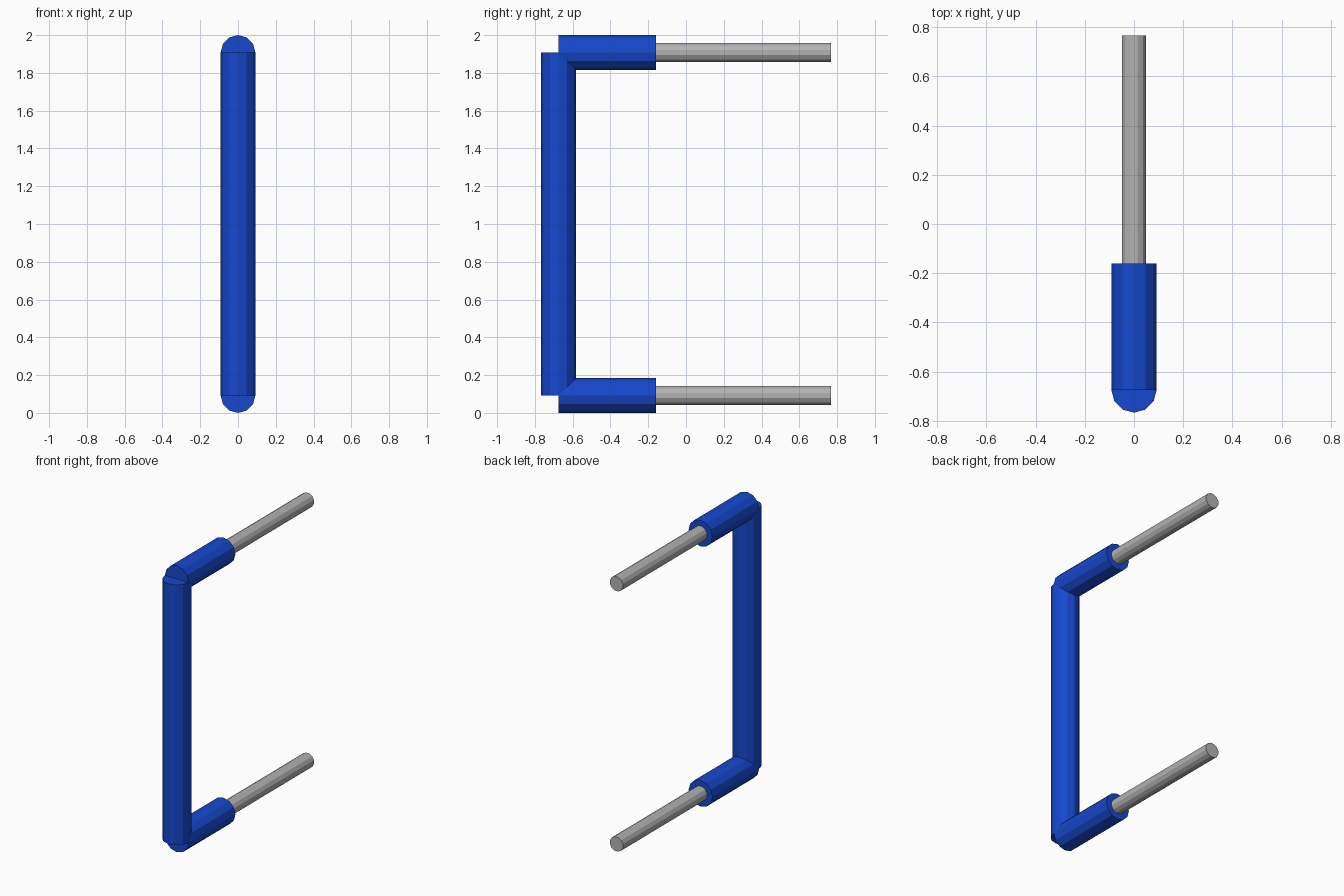
import bpy
from math import pi

cube = bpy.data.objects.get("Cube")
if cube:
    bpy.data.objects.remove(cube, do_unlink=True)


def material(name, color):
    m = bpy.data.materials.new(name)
    m.use_nodes = True
    m.diffuse_color = color
    m.node_tree.nodes["Principled BSDF"].inputs["Base Color"].default_value = color
    return m


blue = material("blue", (0.008, 0.065, 0.61, 1))
grey = material("grey", (0.45, 0.45, 0.45, 1))

FRONT = -0.675          # centre line of the grip
LOW, HIGH = 0.092, 1.908  # heights of the two arms
SIDES = 12


def rod(name, radius, length, location, mat, lying=True, roll=0):
    bpy.ops.mesh.primitive_cylinder_add(
        vertices=SIDES, radius=radius, depth=length, location=location,
        rotation=(pi / 2 if lying else 0, roll, 0))
    ob = bpy.context.object
    ob.name = name
    ob.data.materials.append(mat)


# Upright grip
rod("grip", 0.092, HIGH - LOW, (0, FRONT, 1), blue, lying=False)

# Arms and the pins that run out of them, pins rolled by half a facet
for side, z in (("lower", LOW), ("upper", HIGH)):
    rod(side + "_arm", 0.092, 0.515, (0, FRONT + 0.2575, z), blue)
    rod(side + "_pin", 0.0515, 0.967, (0, 0.2835, z), grey, roll=pi / SIDES)
